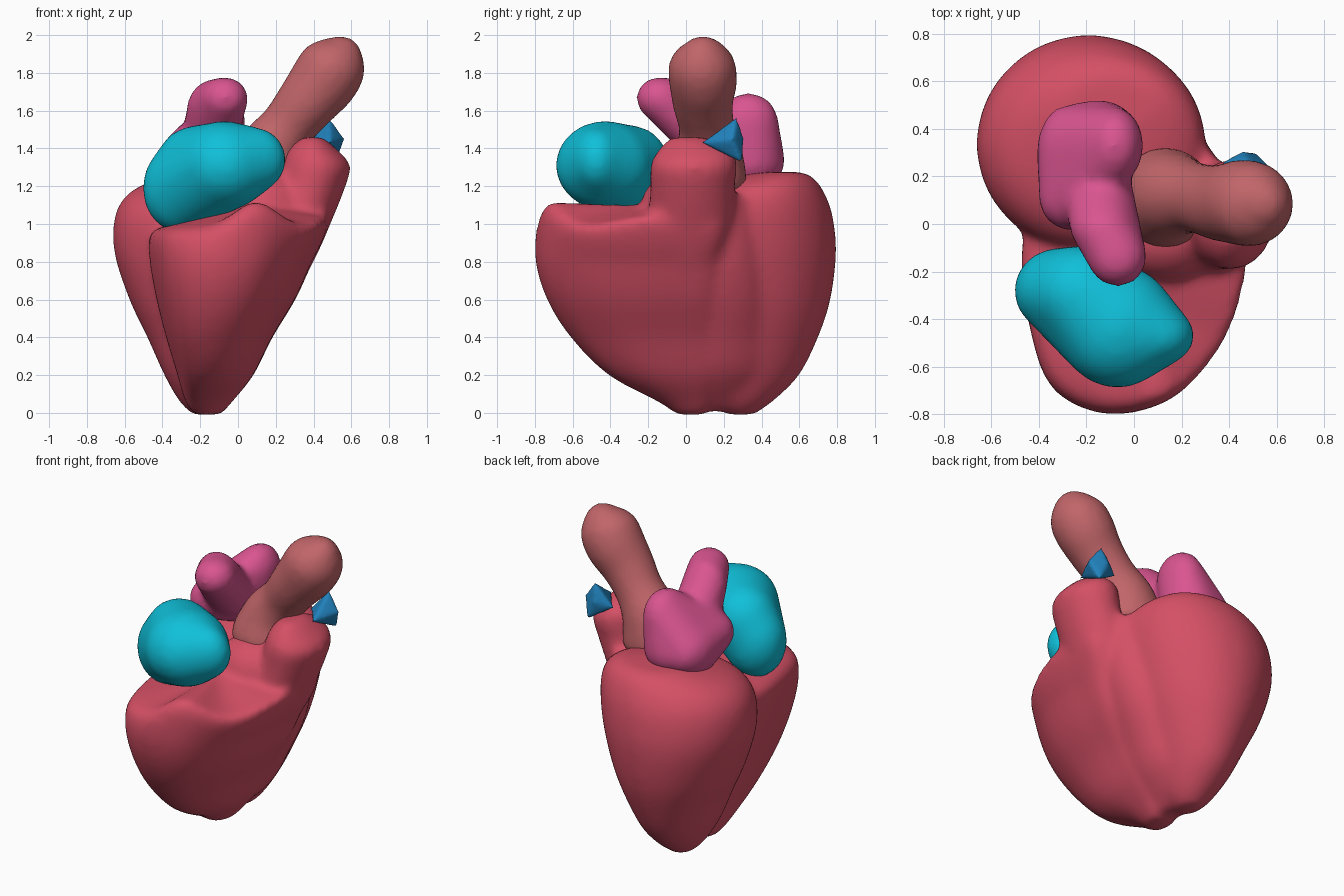
import bpy, bmesh, math
from mathutils import Vector, Matrix

if "Cube" in bpy.data.objects:
    bpy.data.objects.remove(bpy.data.objects["Cube"])


def spline(a, b, c, d, t):
    # Catmull-Rom value between b and c
    return 0.5 * (2*b + (c - a)*t + (2*a - 5*b + 4*c - d)*t*t + (3*b - a - 3*c + d)*t**3)


def smooth_closed(pts, n=5):
    p = [Vector(q) for q in pts]
    k = len(p)
    return [spline(p[i-1], p[i], p[(i+1) % k], p[(i+2) % k], j/n) for i in range(k) for j in range(n)]


def smooth_open(pts, n=4):
    p = [Vector(q) for q in pts]
    p = [p[0]] + p + [p[-1]]
    out = [spline(*p[i:i+4], j/n) for i in range(len(p) - 3) for j in range(n)]
    return out + [p[-1]]


def skin(bm, rings):
    vs = [[bm.verts.new(c) for c in r] for r in rings]
    n = len(vs[0])
    for a, b in zip(vs, vs[1:]):
        for i in range(n):
            bm.faces.new((a[i], a[(i+1) % n], b[(i+1) % n], b[i]))
    # caps as fans around a centre point
    for ring in (vs[0][::-1], vs[-1]):
        c = bm.verts.new(sum((v.co for v in ring), Vector()) / n)
        for i in range(n):
            bm.faces.new((ring[i], ring[(i+1) % n], c))


def stack(bm, outline, levels):
    # outline in 0..1; levels are (z, x0, x1, y0, y1)
    o = smooth_closed(outline)
    skin(bm, [[(l[1] + (l[2]-l[1])*p.x, l[3] + (l[4]-l[3])*p.y, l[0]) for p in o]
              for l in smooth_open(levels)])


def tube(bm, path):
    # path points are (x, y, z, radius)
    pts = smooth_open(path)
    rings = []
    for i, p in enumerate(pts):
        d = (pts[min(i+1, len(pts)-1)] - pts[max(i-1, 0)]).xyz.normalized()
        u = Vector((0, 1, 0)).cross(d).normalized()
        v = d.cross(u)
        rings.append([p.xyz + p.w*(u*math.cos(a) + v*math.sin(a))
                      for a in [2*math.pi*k/32 for k in range(32)]])
    skin(bm, rings)


def blob(bm, c, r):
    bmesh.ops.create_uvsphere(bm, u_segments=32, v_segments=20, radius=1,
                              matrix=Matrix.Translation(c) @ Matrix.Diagonal((*r, 1)))


def wrap(bm, blobs):
    # convex skin stretched over a group of ellipsoids
    part = bmesh.new()
    for c, r in blobs:
        blob(part, c, r)
    vs = [bm.verts.new(v.co) for v in part.verts]
    part.free()
    res = bmesh.ops.convex_hull(bm, input=vs)
    inner = [g for g in res["geom_interior"] if isinstance(g, bmesh.types.BMVert)]
    bmesh.ops.delete(bm, geom=inner, context='VERTS')


def finish(bm, name, color, voxel=0.022, smooth=8):
    bmesh.ops.recalc_face_normals(bm, faces=bm.faces)
    me = bpy.data.meshes.new(name)
    bm.to_mesh(me)
    bm.free()
    ob = bpy.data.objects.new(name, me)
    bpy.context.collection.objects.link(ob)
    mat = bpy.data.materials.new(name)
    mat.diffuse_color = (*color, 1)
    mat.use_nodes = True
    mat.node_tree.nodes["Principled BSDF"].inputs["Base Color"].default_value = mat.diffuse_color
    me.materials.append(mat)
    # fuse overlapping lobes into one soft surface
    r = ob.modifiers.new("fuse", 'REMESH')
    r.mode = 'VOXEL'
    r.voxel_size = voxel
    r.use_smooth_shade = True
    s = ob.modifiers.new("soften", 'SMOOTH')
    s.factor = 0.5
    s.iterations = smooth


circle = [(0.5 + 0.5*math.cos(k*math.pi/6), 0.5 + 0.5*math.sin(k*math.pi/6)) for k in range(12)]
crescent = [(0, .66), (.05, .3), (.16, .09), (.4, 0), (.66, .05), (.85, .22),
            (.955, .42), (1, .7), (.95, .95), (.5, .95), (.12, .9)]

# Ventricles: front crescent chamber with a wavy rim
bm = bmesh.new()
stack(bm, crescent, [(-.01, -.23, -.09, -.05, .1), (.06, -.28, -.03, -.15, .13), (.2, -.32, .08, -.41, .17),
                     (.4, -.38, .18, -.61, .18), (.6, -.43, .3, -.735, .2), (.8, -.465, .39, -.795, .22),
                     (1.0, -.47, .475, -.79, .25), (1.07, -.42, .48, -.74, .23)])
for v in bm.verts:
    x, z = v.co.x, v.co.z
    if z > .8:
        v.co.z += (z - .8)/.27 * (-.09 + .14*math.exp(-((x - .1)/.16)**2) + .08*math.exp(-((x - .52)/.1)**2))
# large rear chamber
stack(bm, circle, [(-.01, -.24, -.12, .22, .36), (.06, -.31, -.05, .12, .46), (.2, -.39, .03, .0, .60),
                   (.4, -.48, .12, -.06, .70), (.6, -.575, .2, -.1, .765), (.85, -.655, .27, -.12, .795),
                   (1.05, -.65, .3, -.1, .775), (1.17, -.57, .28, -.0, .73), (1.24, -.42, .2, .2, .68),
                   (1.275, -.3, .1, .4, .62)])
# soft web filling the side groove
stack(bm, circle, [(.01, -.23, -.1, .0, .3), (.2, -.32, .075, -.1, .45), (.4, -.3, .18, -.1, .47),
                   (.6, -.3, .28, -.1, .48), (.8, -.3, .35, -.1, .46), (1.0, -.2, .38, -.1, .42),
                   (1.16, -.1, .38, -.1, .38)])
# raised outlet
stack(bm, circle, [(.6, .0, .29, -.2, .2), (.8, .05, .4, -.2, .24), (1.0, .12, .49, -.2, .26),
                   (1.2, .2, .57, -.19, .26), (1.31, .23, .595, -.19, .27), (1.39, .26, .53, -.15, .24),
                   (1.46, .34, .45, -.08, .1)])
blob(bm, (.13, -.04, 1.08), (.24, .2, .2))
finish(bm, "ventricles", (.66, .08, .13), smooth=14)

# Front atrium
bm = bmesh.new()
wrap(bm, [((-.31, -.28, 1.19), (.195, .18, .235)), ((-.22, -.29, 1.31), (.215, .2, .21)),
          ((-.07, -.43, 1.31), (.25, .26, .235)), ((.09, -.47, 1.34), (.165, .13, .17))])
finish(bm, "front_atrium", (.005, .53, .70), smooth=12)

# Rear atrium with an arm reaching forward
bm = bmesh.new()
wrap(bm, [((-.28, .3, 1.34), (.13, .2, .16)), ((-.08, .33, 1.54), (.12, .16, .155)),
          ((-.15, .34, 1.33), (.18, .185, .15)), ((-.26, .1, 1.38), (.14, .13, .13))])
wrap(bm, [((-.15, .12, 1.45), (.15, .15, .15)), ((-.07, -.14, 1.665), (.125, .125, .115)),
          ((-.13, -.02, 1.62), (.14, .1, .145))])
finish(bm, "rear_atrium", (.70, .09, .28), smooth=14)

# Great artery
bm = bmesh.new()
tube(bm, [(.12, .11, 1.15, .15), (.13, .11, 1.23, .21), (.17, .12, 1.38, .18), (.26, .11, 1.51, .147),
          (.36, .09, 1.64, .16), (.455, .09, 1.76, .18), (.515, .08, 1.86, .17), (.55, .07, 1.94, .11),
          (.56, .06, 1.985, .04)])
finish(bm, "great_artery", (.53, .13, .14), smooth=4)

# Small pointed vessel stub
bm = bmesh.new()
for p in [(.49, .07, 1.43), (.48, .27, 1.575), (.52, .3, 1.315), (.35, .25, 1.42), (.57, .25, 1.45), (.46, .31, 1.45)]:
    bm.verts.new(p)
bmesh.ops.convex_hull(bm, input=bm.verts)
finish(bm, "vessel_stub", (.015, .22, .50), voxel=0.01, smooth=30)
